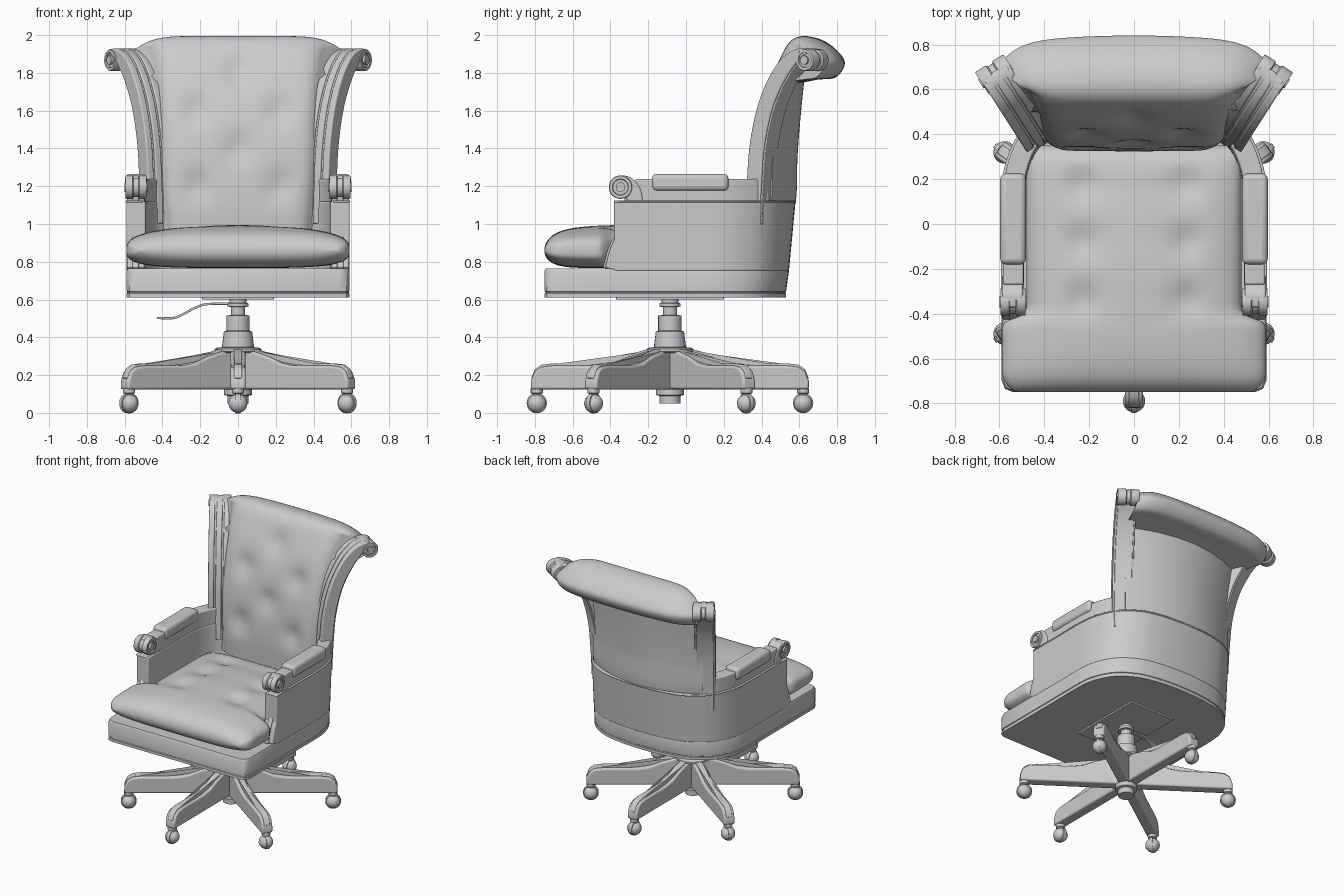
import bpy, bmesh, math
from mathutils import Vector, Matrix

if "Cube" in bpy.data.objects:
    bpy.data.objects.remove(bpy.data.objects["Cube"])

GREY = (0.6, 0.6, 0.6, 1)
mat = bpy.data.materials.new("plain_grey")
mat.use_nodes = True
mat.diffuse_color = GREY
mat.node_tree.nodes["Principled BSDF"].inputs["Base Color"].default_value = GREY
X, Y, Z = Vector((1, 0, 0)), Vector((0, 1, 0)), Vector((0, 0, 1))


def finish(name, bm, bevel=0, angle=40):
    bmesh.ops.remove_doubles(bm, verts=bm.verts, dist=1e-5)
    bmesh.ops.recalc_face_normals(bm, faces=bm.faces)
    me = bpy.data.meshes.new(name)
    bm.to_mesh(me)
    bm.free()
    me.materials.append(mat)
    ob = bpy.data.objects.new(name, me)
    bpy.context.collection.objects.link(ob)
    if bevel:
        b = ob.modifiers.new("bevel", "BEVEL")
        b.width, b.segments, b.limit_method, b.angle_limit = bevel, 3, "ANGLE", math.radians(50)
    for o in bpy.context.selected_objects:
        o.select_set(False)
    ob.select_set(True)
    bpy.context.view_layer.objects.active = ob
    bpy.ops.object.shade_smooth_by_angle(angle=math.radians(angle))
    return ob


def smooth(pts, n=5):
    """Catmull-Rom curve through the points."""
    v = [Vector(p) for p in pts]
    v = [2 * v[0] - v[1]] + v + [2 * v[-1] - v[-2]]
    out = []
    for a, b, c, d in zip(v, v[1:], v[2:], v[3:]):
        for i in range(n):
            t = i / n
            out.append(0.5 * (2 * b + (c - a) * t + (2 * a - 5 * b + 4 * c - d) * t * t
                              + (3 * b - a - 3 * c + d) * t ** 3))
    return out + [v[-2]]


def loft(name, rings, closed=True, bevel=0, angle=40):
    """Skin closed rings of points, with flat caps."""
    bm = bmesh.new()
    vs = [[bm.verts.new(p) for p in r] for r in rings]
    for a, b in zip(vs, vs[1:]):
        for i in range(len(a)):
            j = (i + 1) % len(a)
            bm.faces.new((a[i], a[j], b[j], b[i]))
    if closed:
        bm.faces.new(vs[0])
        bm.faces.new(vs[-1])
    return finish(name, bm, bevel, angle)


def prism(name, pts, origin, a, b, w0, w1, bevel=0.006):
    """Profile in the (a, z) plane, extruded along b."""
    return loft(name, [[origin + a * p[0] + Z * p[1] + b * w for p in pts] for w in (w0, w1)], bevel=bevel)


def ribbon(pts):
    """Outline of a curved strip from (s, z, half thickness) points."""
    c = smooth(pts)
    left, right = [], []
    for i, p in enumerate(c):
        t = (c[min(i + 1, len(c) - 1)] - c[max(i - 1, 0)]).xy.normalized()
        n = Vector((-t.y, t.x)) * p.z
        left.append(p.xy + n)
        right.append(p.xy - n)
    return left + right[::-1]


def turned(name, prof, origin, axis=Z, n=28):
    """Stack of (radius, height) rings around an axis."""
    m = Z.rotation_difference(axis).to_matrix()
    return loft(name, [[origin + m @ Vector((r * math.cos(k * math.tau / n), r * math.sin(k * math.tau / n), h))
                        for k in range(n)] for r, h in prof], angle=35)


def scroll(name, centre, axis, r, half):
    """Drum with a groove in the middle and stepped ends."""
    prof = [(r * .4, -half - .006), (r * .4, -half + .008), (r * .65, -half + .008), (r * .7, -half),
            (r * .95, -half), (r, -half + .006), (r, -.018), (r * .85, -.012)]
    turned(name, prof + [(q, -h) for q, h in prof[::-1]], centre, axis)


def mirrored(path):
    """Complete a half outline, right side to left side."""
    return [Vector((p[0], p[1])) for p in path] + [Vector((-p[0], p[1])) for p in path[-2::-1]]


def wall(name, path, thick, z0, z1, flare=0.0):
    """Upright wall following an open plan path, thickness to its inner side."""
    sections = []
    for i, p in enumerate(path):
        t = (path[min(i + 1, len(path) - 1)] - path[max(i - 1, 0)]).normalized()
        q = p + Vector((-t.y, t.x)) * thick
        shift = flare * max(0, min(1, (p.y - .1) / .45))
        sections.append([(p.x, p.y - shift, z0), (p.x, p.y, z1), (q.x, q.y, z1), (q.x, q.y - shift, z0)])
    return loft(name, sections, bevel=.008)


def box(name, lo, hi, bevel):
    pts = [(lo[0], lo[2]), (hi[0], lo[2]), (hi[0], hi[2]), (lo[0], hi[2])]
    return prism(name, pts, Vector(), X, Y, lo[1], hi[1], bevel)


def dent(x, v, spots, size=.075):
    return sum(math.exp(-((x - a) ** 2 + (v - b) ** 2) / size ** 2) for a, b in spots)


# Six-legged base with ball casters
HUB = Vector((0, -.085, 0))
leg = [(.02, .125), (.735, .125), (.735, .17), (.715, .22), (.68, .243), (.62, .25), (.38, .25),
       (.3, .262), (.22, .297), (.12, .325), (.02, .325)]
for i, deg in enumerate((-90, -35, 35, 90, 145, 215)):
    d = Vector((math.cos(math.radians(deg)), math.sin(math.radians(deg)), 0))
    s = d.cross(Z)
    prism(f"base_leg_{i}", leg, HUB, d, s, -.04, .04, .012)
    prism(f"leg_ridge_{i}", [(r, z + .012) for r, z in leg[2:]], HUB, d, s, -.022, .022)
    c = HUB + d * .705
    ball = [(max(.002, .05 * math.sin(k * math.pi / 12)), -.05 * math.cos(k * math.pi / 12)) for k in range(13)]
    turned(f"caster_ball_{i}", ball, c + Z * .05, s, 20)
    turned(f"caster_stem_{i}", [(.022, .05), (.022, .1), (.032, .105), (.032, .13)], c, Z, 16)
    turned(f"caster_band_{i}", [(.054, -.012), (.054, .012)], c + Z * .052, s, 20)

# Hub, gas lift, seat plate and lever
turned("hub_and_lift", [(.055, .05), (.055, .09), (.075, .095), (.075, .125), (.06, .13), (.06, .315), (.11, .318),
       (.125, .325), (.125, .338), (.11, .345), (.085, .348), (.075, .43), (.062, .435), (.062, .515), (.038, .518),
       (.038, .56), (.055, .563), (.055, .58), (.045, .583), (.045, .605)], HUB)
box("seat_plate", (-.19, -.37, .6), (.19, .2, .615), .003)
prism("tilt_lever", ribbon([(0, .578, .006), (-.16, .576, .006), (-.23, .555, .006), (-.33, .505, .006),
      (-.43, .502, .006)]), HUB, X, Y, -.015, .015, .002)

# Seat frame and upholstered tub
side = [(.59, -.38), (.59, -.1), (.59, .12), (.575, .25), (.53, .37), (.46, .46), (.34, .535), (.18, .57), (0, .58)]
tub = [v.xy for v in smooth([(*p, 0) for p in mirrored(side)], 4)]
front = [(-.59, -.70), (-.575, -.735), (-.54, -.75), (.54, -.75), (.575, -.735), (.59, -.70)]


def frame_ring(z, grow, back):
    pts = [(p.x, p.y - back * max(0, min(1, (p.y - .1) / .45))) for p in tub] + front
    return [(x * (1 + grow), y * (1 + grow), z) for x, y in pts]


loft("seat_frame", [frame_ring(*r) for r in ((.612, -.01, .05), (.612, 0, .05), (.632, 0, .05), (.635, -.008, .05),
     (.64, -.008, .05), (.643, 0, .05), (.75, 0, .035), (.765, -.01, .035))])
wall("tub_wall", tub, .1, .75, 1.12, .035)
wall("tub_piping", [p * 1.006 for p in tub], .09, 1.112, 1.125)

# Arms: top rail, pad, curved front post and scroll
post = ribbon([(-.38, .755, .05), (-.345, .87, .052), (-.29, .99, .042), (-.27, 1.09, .04), (-.28, 1.17, .042),
               (-.315, 1.225, .03), (-.36, 1.24, .012)])
arm_plan = [p for p in tub if p.x > .48 and p.y > -.29]
for sx, label in ((1, "left"), (-1, "right")):
    rail = [Vector((.583, -.27))] + [Vector((p.x - .007, p.y)) for p in arm_plan]
    if sx < 0:
        rail = [Vector((-p.x, p.y)) for p in rail]
    wall(f"{label}_arm_rail", rail, .09 * sx, 1.115, 1.237)
    lo, hi = sorted((sx * .482, sx * .597))
    box(f"{label}_arm_pad", (lo, -.18, 1.175), (hi, .225, 1.265), .025)
    prism(f"{label}_arm_post", post, Vector(), Y, X * sx, .495, .588, .01)
    prism(f"{label}_arm_post_bead", post, Vector((0, -.012, 0)), Y, X * sx, .525, .558, .006)
    scroll(f"{label}_arm_scroll", Vector((sx * .54, -.347, 1.195)), X, .062, .055)

# T-shaped tufted seat cushion
N = 56
seat_tufts = [(x, y) for x in (-.23, .23) for y in (-.34, -.08, .18)]


def seat_ring(t):
    v = -math.cos(math.pi * t)
    y = -.2 + .55 * v
    ear = max(0, min(1, (y + .45) / .06))
    hw = .59 - .11 * ear * ear * (3 - 2 * ear)
    hw -= .09 * (1 - math.sqrt(1 - max(0, (-.65 - y) / .101) ** 2))
    edge = max(0, 1 - abs(v) ** 9) ** .5
    ring = []
    for k in range(2 * N):
        a = math.tau * k / (2 * N)
        u = math.copysign(abs(math.cos(a)) ** .5, math.cos(a))
        x = u * hw
        h = abs(math.sin(a)) ** .62 * edge
        if math.sin(a) >= 0:
            crown = .105 + .03 * (1 - u * u) * max(0, 1 - ((y + .3) / .45) ** 2)
            z = .86 + crown * h - .028 * dent(x, y, seat_tufts) * h
        else:
            z = .86 - .093 * h
        ring.append((x, y, z))
    return ring


loft("seat_cushion", [seat_ring(.004 + .992 * i / N) for i in range(N + 1)], angle=70)

# Back: tufted front, top roll and rear shell in one skin; (y, z, half width), edge bow
front_prof = [(.33, .92, .37), (.325, 1.12, .385), (.345, 1.35, .4), (.38, 1.55, .405), (.43, 1.72, .415),
              (.49, 1.86, .43), (.55, 1.965, .46), (.63, 1.995, .5), (.74, 1.965, .545), (.825, 1.89, .575),
              (.838, 1.835, .58), (.79, 1.775, .575), (.70, 1.765, .55)]
shell_prof = [(.625, 1.75, .5), (.605, 1.55, .475), (.59, 1.35, .465), (.578, 1.1, .455), (.5, .92, .4)]
rows = smooth(front_prof) + smooth(shell_prof)
n_front = len(smooth(front_prof))
back_tufts = [(-.22, 1.2), (.22, 1.2), (0, 1.4), (-.22, 1.6), (.22, 1.6), (0, 1.8)]


def back_ring(u):
    ring = []
    for i, (y, z, w) in enumerate(rows):
        x = u * w
        if i >= n_front:
            y -= .13 * u * u
        else:
            roll = max(0, min(1, (y - .55) / .2))
            y += .04 * abs(u) ** 10 * (1 - roll) - (.035 * u * u + .07 * abs(u) ** 8) * roll
            z -= max(0, z - 1.85) * .35 * abs(u) ** 8
            if y < .56:
                y += .028 * dent(x, z, back_tufts)
        ring.append((x, y, z))
    return ring


loft("back_cushion_and_shell", [back_ring(math.sin(math.pi / 2 * (i / 24 - 1))) for i in range(49)], angle=60)

# Winged back rails curling into scrolls
curl = ribbon([(-.01, 1.0, .045), (0, 1.2, .045), (.02, 1.42, .045), (.07, 1.62, .045), (.145, 1.77, .045),
               (.22, 1.86, .04), (.29, 1.905, .025), (.33, 1.91, .012)])
for sx, label in ((1, "left"), (-1, "right")):
    out = Vector((.54 * sx, .84, 0))
    across = Vector((-.84 * sx, .54, 0))
    root = Vector((.44 * sx, .395, 0))
    prism(f"{label}_wing_core", curl, root + out * .01, out, across, -.06, .06, .004)
    for k, (a, b) in enumerate(((-.072, -.032), (-.02, .02), (.032, .072))):
        prism(f"{label}_wing_band_{k}", curl, root, out, across, a, b, .01)
    scroll(f"{label}_wing_scroll", root + out * .325 + Z * 1.868, across, .058, .075)
